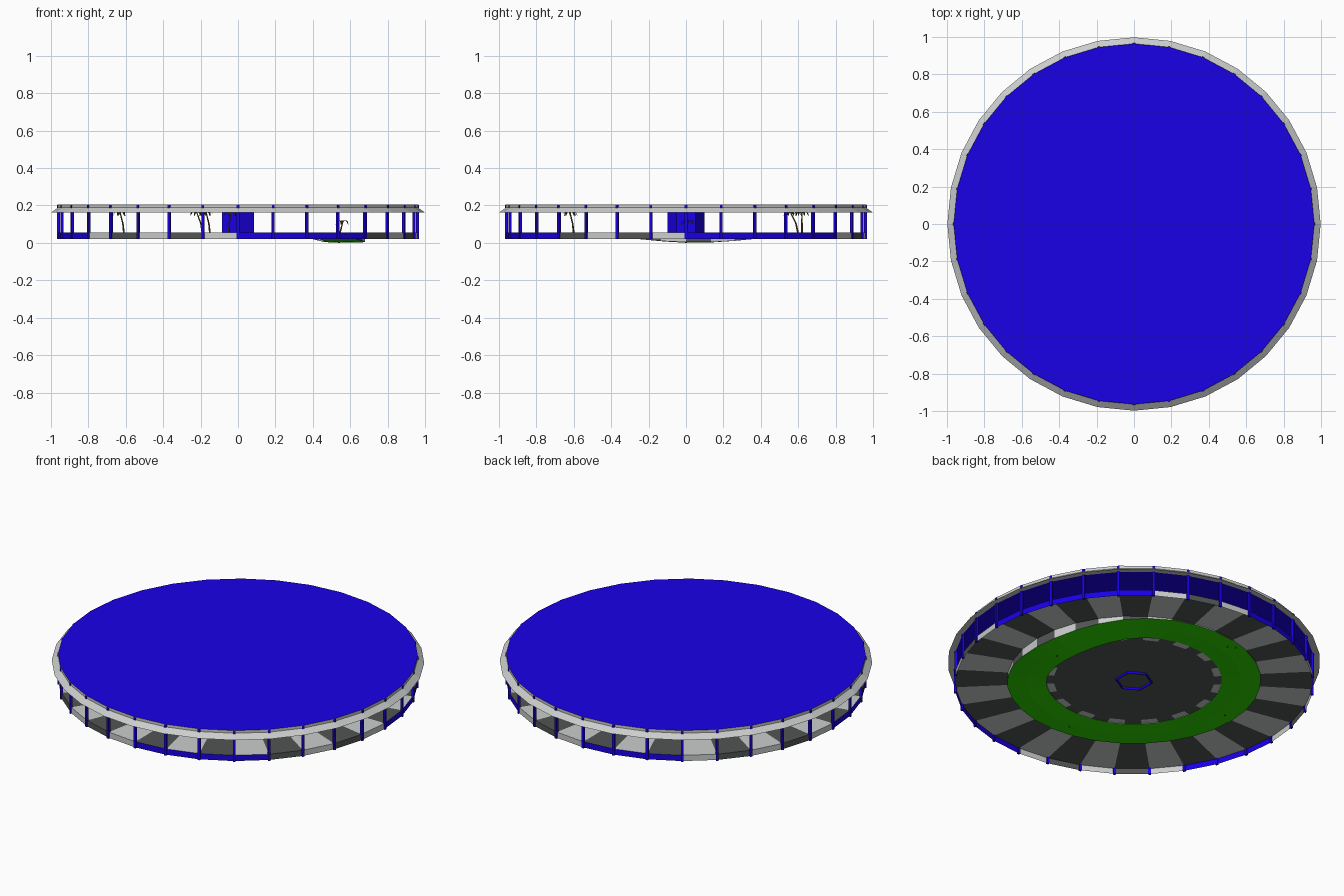
import bpy, math, random
from mathutils import Vector

if "Cube" in bpy.data.objects:
    bpy.data.objects.remove(bpy.data.objects["Cube"])

random.seed(4)
N = 32


def mat(name, rgb):
    m = bpy.data.materials.new(name)
    m.diffuse_color = (*rgb, 1)
    m.use_nodes = True
    m.node_tree.nodes["Principled BSDF"].inputs["Base Color"].default_value = m.diffuse_color
    return m


BLUE = mat("deep_blue", (0.01, 0.0, 0.8))
LIGHT = mat("light_grey", (0.60, 0.61, 0.61))
DARK = mat("dark_grey", (0.085, 0.09, 0.09))
GREEN = mat("grass_green", (0.025, 0.68, 0.0))
BROWN = mat("trunk_brown", (0.17, 0.07, 0.025))
LEAF = mat("leaf_green", (0.05, 0.085, 0.012))


def make(name, verts, faces, mats, index=None):
    me = bpy.data.meshes.new(name)
    me.from_pydata(verts, [], faces)
    for m in mats:
        me.materials.append(m)
    if index:
        for p, i in zip(me.polygons, index):
            p.material_index = i
    me.update()
    ob = bpy.data.objects.new(name, me)
    bpy.context.collection.objects.link(ob)
    return ob


def lathe(name, profile, mats, rule=lambda k, j: 0, n=N, turn=0.0, closed=False):
    """Sweep (radius, height) points round z; a height may be a function of angle."""
    verts, faces, index = [], [], []
    m = len(profile)
    for k in range(n):
        a = math.tau * k / n + turn
        for r, z in profile:
            h = z(a) if callable(z) else z
            verts.append((r * math.cos(a), r * math.sin(a), h))
    for k in range(n):
        k2 = (k + 1) % n
        for j in range(m if closed else m - 1):
            j2 = (j + 1) % m
            faces.append((k * m + j, k2 * m + j, k2 * m + j2, k * m + j2))
            index.append(rule(k, j))
    return make(name, verts, faces, mats, index)


def disc(name, r, z, m, n=N):
    verts = [(r * math.cos(math.tau * k / n), r * math.sin(math.tau * k / n), z)
             for k in range(n)]
    return make(name, verts, [tuple(range(n))], [m])


def ground(a):
    """Height of the garden ring, sunk towards +x."""
    return 0.05 - 0.047 * max(0.0, math.cos(a - 0.09)) ** 4


# roof and its sloping rim
disc("roof_top", 0.964, 0.204, BLUE)
disc("roof_underside", 0.965, 0.168, BLUE)
lathe("roof_rim", [(0.964, 0.204), (0.964, 0.188), (0.998, 0.163), (0.962, 0.166)], [LIGHT])

# skirt round the floor, some panels blue, others alternating grey
blue_panels = set(range(0, 5)) | set(range(8, 11)) | set(range(16, 19)) | set(range(24, 28))
tile = lambda k: 0 if k % 2 else 1
lathe("floor_skirt", [(0.96, 0.022), (0.96, 0.056)], [LIGHT, DARK, BLUE],
      lambda k, j: 2 if k in blue_panels else tile(k))

# outer tiled walkway with the wall down to the garden
lathe("outer_walkway", [(0.96, 0.055), (0.68, 0.055), (0.68, ground)], [LIGHT, DARK],
      lambda k, j: tile(k))

# garden ring
lathe("garden_ring", [(0.68, ground), (0.575, lambda a: ground(a) - 0.003), (0.47, ground)],
      [GREEN])

# inner tiled edge and central floor
lathe("inner_walkway", [(0.47, ground), (0.47, 0.052), (0.43, 0.052)], [LIGHT, DARK],
      lambda k, j: tile(k))
disc("central_floor", 0.43, 0.052, DARK)

# hexagonal core shaft
lathe("core_shaft", [(0.1, 0.04), (0.1, 0.203), (0.094, 0.203), (0.094, 0.04)], [BLUE],
      n=6, turn=math.pi / 6, closed=True)

# columns round the outside
for k in range(N):
    a = math.tau * k / N
    bpy.ops.mesh.primitive_cube_add(size=1, location=(0.96 * math.cos(a), 0.96 * math.sin(a), 0.111),
                                    rotation=(0, 0, a))
    c = bpy.context.object
    c.name = f"column_{k + 1}"
    c.scale = (0.014, 0.014, 0.182)
    c.data.materials.append(BLUE)


def palm(i, x, y, lean):
    """Leaning tapered trunk with drooping folded fronds."""
    base = Vector((x, y, ground(math.atan2(y, x)) - 0.004))
    top = base + Vector((lean[0], lean[1], 0.114))
    verts, faces = [], []
    for t in (0, 0.5, 1):
        c = base.lerp(top, t) + Vector((lean[0], lean[1], 0)) * (t * t - t) * 0.8
        r = 0.0055 - 0.002 * t
        verts += [c + Vector((r * math.cos(b * math.tau / 5), r * math.sin(b * math.tau / 5), 0))
                  for b in range(5)]
    for s in (0, 5):
        faces += [(s + b, s + (b + 1) % 5, s + 5 + (b + 1) % 5, s + 5 + b) for b in range(5)]
    make(f"palm_trunk_{i}", verts, faces, [BROWN])
    verts, faces = [], []
    for f in range(7):
        a = math.tau * (f + random.uniform(-0.2, 0.2)) / 7
        out, side = Vector((math.cos(a), math.sin(a), 0)), Vector((-math.sin(a), math.cos(a), 0))
        s = len(verts)
        for d, h, w in ((0, 0, 0.003), (0.018, 0.007, 0.007), (0.033, 0.0, 0.006), (0.04, -0.016, 0.001)):
            p = top + out * d + Vector((0, 0, h))
            verts += [p - side * w, p + side * w]
        faces += [(s + q, s + q + 1, s + q + 3, s + q + 2) for q in (0, 2, 4)]
    make(f"palm_leaves_{i}", verts, faces, [LEAF])


# palms in the garden
palms = [(0.54, 0.0, (0.02, 0.01)), (-0.15, 0.60, (-0.02, -0.04)), (-0.19, 0.62, (-0.03, 0.0)),
         (-0.61, 0.03, (-0.02, -0.02)), (-0.05, -0.6, (0.01, -0.02))]
for i, p in enumerate(palms, 1):
    palm(i, *p)
